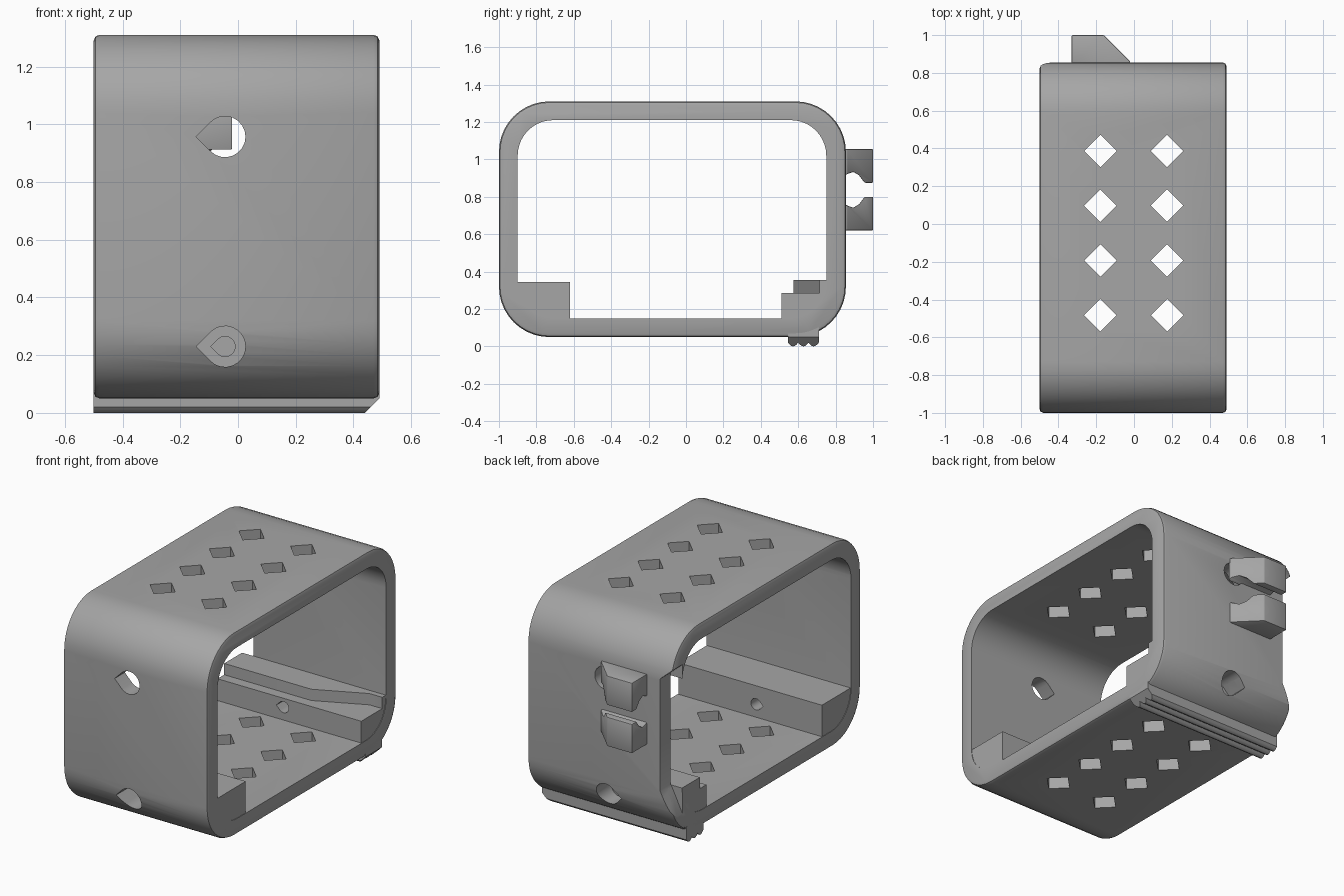
import bpy, bmesh
from math import sin, cos, pi, radians

cube = bpy.data.objects.get("Cube")
if cube:
    bpy.data.objects.remove(cube)

grey = bpy.data.materials.new("plain grey")
grey.use_nodes = True
GREY = (0.38, 0.38, 0.38, 1)
grey.diffuse_color = GREY
grey.node_tree.nodes["Principled BSDF"].inputs["Base Color"].default_value = GREY


def prism(name, pts, axis, a, b):
    """Extrude a 2D profile along one axis from a to b."""
    place = {"x": lambda u, v, t: (t, u, v),
             "y": lambda u, v, t: (u, t, v),
             "z": lambda u, v, t: (u, v, t)}[axis]
    bm = bmesh.new()
    ends = [[bm.verts.new(place(u, v, t)) for u, v in pts] for t in (a, b)]
    for end in ends:
        bm.faces.new(end)
    n = len(pts)
    for i in range(n):
        j = (i + 1) % n
        bm.faces.new((ends[0][i], ends[0][j], ends[1][j], ends[1][i]))
    bmesh.ops.recalc_face_normals(bm, faces=bm.faces)
    mesh = bpy.data.meshes.new(name)
    bm.to_mesh(mesh)
    bm.free()
    mesh.materials.append(grey)
    obj = bpy.data.objects.new(name, mesh)
    bpy.context.collection.objects.link(obj)
    return obj


def select(obj):
    bpy.ops.object.select_all(action="DESELECT")
    obj.select_set(True)
    bpy.context.view_layer.objects.active = obj


def bevel(obj, width, segments=2, angle=60):
    mod = obj.modifiers.new("bevel", "BEVEL")
    mod.width, mod.segments = width, segments
    mod.limit_method, mod.angle_limit = "ANGLE", radians(angle)
    select(obj)
    bpy.ops.object.modifier_apply(modifier=mod.name)


def cut(obj, cutters):
    for cutter in cutters:
        mod = obj.modifiers.new("cut", "BOOLEAN")
        mod.operation, mod.solver, mod.object = "DIFFERENCE", "EXACT", cutter
        select(obj)
        bpy.ops.object.modifier_apply(modifier=mod.name)


def rounded(u0, u1, v0, v1, r, steps=10):
    pts = []
    for k, (u, v) in enumerate([(u1 - r, v1 - r), (u0 + r, v1 - r),
                                (u0 + r, v0 + r), (u1 - r, v0 + r)]):
        for i in range(steps + 1):
            a = (k + i / steps) * pi / 2
            pts.append((u + r * cos(a), v + r * sin(a)))
    return pts


def teardrop(u, v, r):
    arc = [radians(-135 + 270 * i / 16) for i in range(17)]
    return [(u + r * cos(a), v + r * sin(a)) for a in arc] + [(u - 1.41 * r, v)]


LEFT, RIGHT = -0.5, 0.49

# Rounded sleeve, open at both ends
shell = prism("case_shell", rounded(-1, 0.855, 0.05, 1.31, 0.27), "x", LEFT, RIGHT)
bevel(shell, 0.02)

# Rails along the bottom corners
front_rail = prism("front_rail", [(-0.95, 0.345), (-0.62, 0.345), (-0.62, 0.1),
                                  (-0.75, 0.1), (-0.92, 0.16)],
                   "x", LEFT + 0.003, RIGHT - 0.003)
back_rail = prism("back_rail", [(0.51, 0.1), (0.51, 0.285), (0.575, 0.285), (0.575, 0.355),
                                (0.8, 0.355), (0.8, 0.2), (0.72, 0.1)],
                  "x", LEFT + 0.003, RIGHT - 0.003)

# Cutters: cavity, diamond vents, wall notch
cavity = prism("cavity", rounded(-0.9, 0.75, 0.15, 1.21, 0.19), "x", -1, 1)
vents = []
d = 0.086
for x in (-0.178, 0.175):
    for i in range(4):
        y = 0.387 - 0.29 * i
        vents.append(prism("vent", [(x - d, y), (x, y - d), (x + d, y), (x, y + d)],
                           "z", -0.5, 2))
notch = prism("notch", [(-0.7, 1.12), (-0.5, 1.12), (-0.42, 1.05), (-0.42, 0.36),
                        (-0.5, 0.2), (-0.7, 0.2)], "y", 0.749, 1.2)

# Cutters: teardrop fixing holes, wide in the walls and narrow in the rails
HOLE_X = -0.045
top_hole = prism("top_hole", teardrop(HOLE_X, 0.957, 0.071), "y", -2, 2)
front_bore = prism("front_bore", teardrop(HOLE_X, 0.23, 0.071), "y", -2, -0.82)
back_bore = prism("back_bore", teardrop(HOLE_X, 0.23, 0.071), "y", 0.7, 2)
front_pin = prism("front_pin", teardrop(HOLE_X, 0.23, 0.035), "y", -0.9, -0.5)
back_pin = prism("back_pin", teardrop(HOLE_X, 0.23, 0.035), "y", 0.4, 0.66)
ridge_taper = prism("ridge_taper", [(0.1, 0.45), (0.1, 0.575), (0.4, 0.715),
                                    (0.7, 0.715), (0.7, 0.45)], "z", 0.285, 0.5)

cut(shell, [cavity, notch, top_hole, front_bore, back_bore] + vents)
cut(front_rail, [front_bore, front_pin])
cut(back_rail, [notch, back_bore, back_pin, ridge_taper])

# Scalloped grip strip under the back corner
lobes = [(0.545 + 0.165 * i / 18, 0.02 - 0.02 * abs(sin(pi * i / 6))) for i in range(19)]
grip = prism("grip_strip", lobes + [(0.71, 0.1), (0.545, 0.1)], "x", LEFT, RIGHT)
grip_end = prism("grip_end", [(0.43, -0.01), (0.49, 0.05), (0.6, 0.05), (0.6, -0.01)],
                 "y", 0.4, 0.9)
cut(grip, [grip_end])

# Pair of clip jaws on the back
jaw = [(0.84, 0.62), (1.0, 0.62), (1.0, 0.8), (0.955, 0.8), (0.925, 0.76),
       (0.895, 0.742), (0.865, 0.752), (0.84, 0.765)]
jaw_slant = prism("jaw_slant", [(-0.02, 0.86), (-0.16, 1.0), (-0.21, 1.05),
                                (0.2, 1.05), (0.2, 0.86)], "z", 0, 2)
jaws = []
for name, pts in (("lower_clip_jaw", jaw),
                  ("upper_clip_jaw", [(u, 1.675 - v) for u, v in jaw])):
    obj = prism(name, pts, "x", -0.33, -0.02)
    cut(obj, [jaw_slant])
    bevel(obj, 0.015, 2, 40)
    jaws.append(obj)

for helper in vents + [cavity, notch, top_hole, front_bore, back_bore, front_pin,
                       back_pin, ridge_taper, grip_end, jaw_slant]:
    bpy.data.objects.remove(helper)

for obj in [shell, front_rail, back_rail, grip] + jaws:
    select(obj)
    bpy.ops.object.shade_smooth_by_angle(angle=radians(30))
